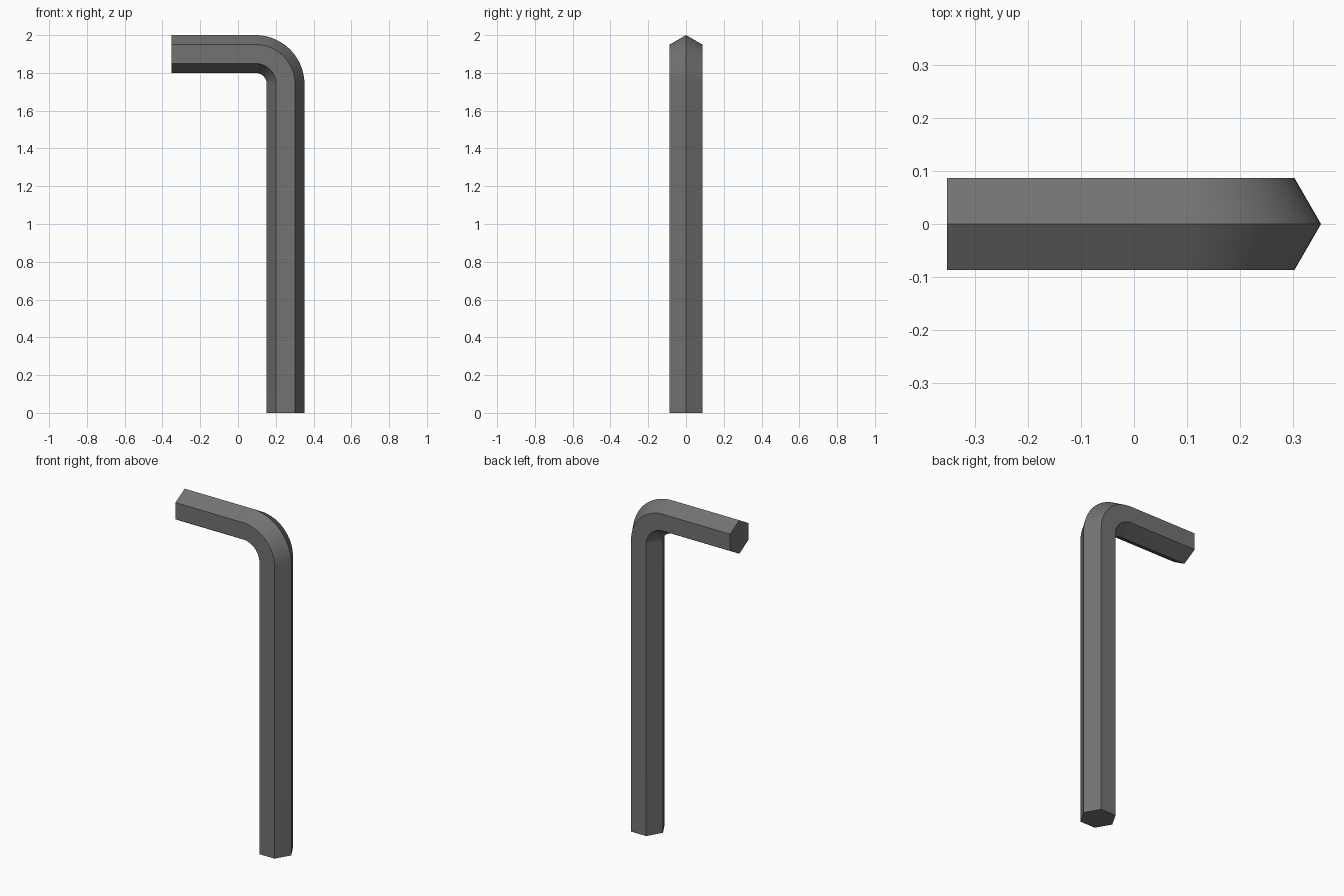
import bpy, bmesh
from math import sin, cos, pi, radians

if "Cube" in bpy.data.objects:
    bpy.data.objects.remove(bpy.data.objects["Cube"])

R = 0.1                      # hexagon corner radius
END_X, TOP = -0.352, 2.0     # tip of the short arm, top of the bend
AXIS_X, AXIS_Z = 0.252, TOP - R
BEND, STEPS = 0.16, 24       # bend radius of the centre line
CX, CZ = AXIS_X - BEND, AXIS_Z - BEND

# Centre line stations: (x, z, angle of the outward direction)
path = [(AXIS_X, 0.0, 0.0)]
for i in range(STEPS + 1):
    a = pi / 2 * i / STEPS
    path.append((CX + BEND * cos(a), CZ + BEND * sin(a), a))
path.append((END_X, AXIS_Z, pi / 2))

# Sweep the hexagon along the path, one corner pointing outward
bm = bmesh.new()
rings = []
for x, z, a in path:
    ring = []
    for k in range(6):
        t = k * pi / 3
        out, side = R * cos(t), R * sin(t)
        ring.append(bm.verts.new((x + out * cos(a), side, z + out * sin(a))))
    rings.append(ring)
for r0, r1 in zip(rings, rings[1:]):
    for k in range(6):
        j = (k + 1) % 6
        bm.faces.new((r0[k], r0[j], r1[j], r1[k]))
bm.faces.new(rings[0][::-1])
bm.faces.new(rings[-1])
bmesh.ops.recalc_face_normals(bm, faces=bm.faces)

mesh = bpy.data.meshes.new("hex_key")
bm.to_mesh(mesh)
bm.free()
key = bpy.data.objects.new("hex_key", mesh)
bpy.context.collection.objects.link(key)

# Smooth bend, crisp hexagon edges
bpy.context.view_layer.objects.active = key
key.select_set(True)
bpy.ops.object.shade_smooth_by_angle(angle=radians(30))

# Dark steel
steel = bpy.data.materials.new("dark_steel")
steel.diffuse_color = (0.17, 0.17, 0.17, 1)
steel.use_nodes = True
steel.node_tree.nodes["Principled BSDF"].inputs["Base Color"].default_value = steel.diffuse_color
mesh.materials.append(steel)
